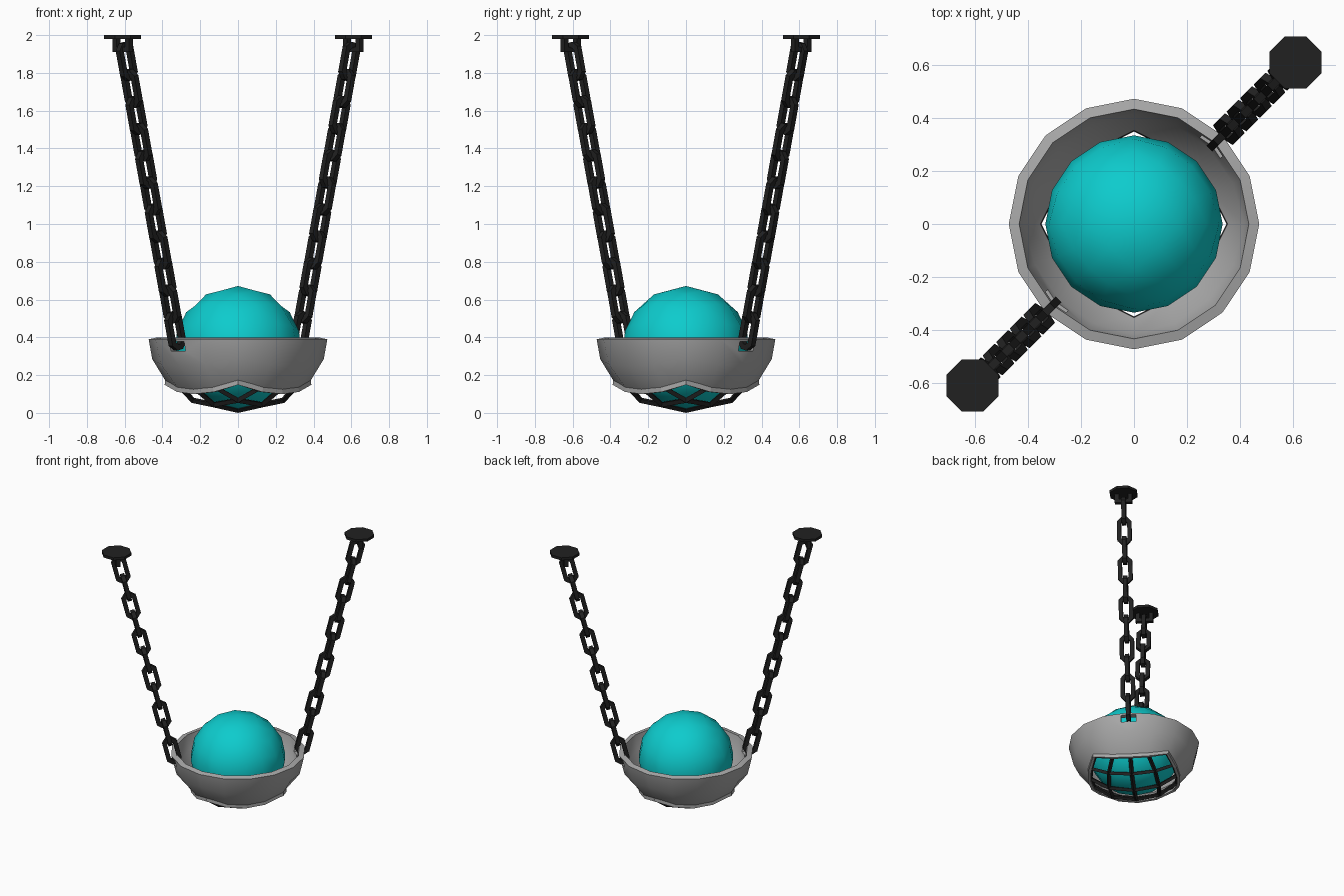
import bpy, bmesh, math
from mathutils import Vector, Matrix

if "Cube" in bpy.data.objects:
    bpy.data.objects.remove(bpy.data.objects["Cube"])


def material(name, col):
    m = bpy.data.materials.new(name)
    m.diffuse_color = (*col, 1)
    m.use_nodes = True
    m.node_tree.nodes["Principled BSDF"].inputs["Base Color"].default_value = m.diffuse_color
    return m


GREY = material("grey stone", (0.40, 0.40, 0.40))
TEAL = material("teal", (0.004, 0.60, 0.61))
BLACK = material("black iron", (0.015, 0.015, 0.015))
DIAG = Matrix.Rotation(math.radians(45), 4, 'Z')


def make(name, bm, mat):
    bmesh.ops.recalc_face_normals(bm, faces=bm.faces[:])
    me = bpy.data.meshes.new(name)
    bm.to_mesh(me)
    bm.free()
    ob = bpy.data.objects.new(name, me)
    bpy.context.collection.objects.link(ob)
    me.materials.append(mat)
    return ob


def finish(ob, angle=None):
    """Apply modifiers, then optionally smooth the shading."""
    bpy.ops.object.select_all(action='DESELECT')
    ob.select_set(True)
    bpy.context.view_layer.objects.active = ob
    if ob.modifiers:
        bpy.ops.object.convert(target='MESH')
    if angle:
        bpy.ops.object.shade_smooth_by_angle(angle=math.radians(angle))


def quad_ball(r, rz, cz, part):
    """Round cube, turned 45 degrees; part = all, bowl or patch (bottom side)."""
    bm = bmesh.new()
    bmesh.ops.create_cube(bm, size=2)
    bmesh.ops.subdivide_edges(bm, edges=bm.edges[:], cuts=3, use_grid_fill=True)
    drop = []
    for f in bm.faces:
        c = f.calc_center_median()
        bottom = c.z < -0.99
        if (part == "bowl" and (bottom or c.z > 0)) or (part == "patch" and not bottom):
            drop.append(f)
    bmesh.ops.delete(bm, geom=drop, context='FACES')
    for v in bm.verts:
        d = Vector([math.tan(k * math.pi / 4) for k in v.co]).normalized()
        v.co = DIAG @ Vector((d.x * r, d.y * r, d.z * rz))
        v.co.z += cz
    return bm


def add_box(bm, size, at):
    mat = DIAG @ Matrix.Translation(at) @ Matrix.Diagonal((*size, 1))
    bmesh.ops.create_cube(bm, size=1, matrix=mat)


# glowing ball
finish(make("ball", quad_ball(0.335, 0.327, 0.345, "all"), TEAL), 40)

# bowl with a slot on each side for the chain
bowl = make("bowl", quad_ball(0.473, 0.375, 0.39, "bowl"), GREY)
# open shell: make sure normals face outwards
f0 = max(bowl.data.polygons, key=lambda p: p.center.z)
if f0.normal.dot(Vector((f0.center.x, f0.center.y, 0))) < 0:
    bowl.data.flip_normals()
s = bowl.modifiers.new("wall", 'SOLIDIFY')
s.thickness, s.offset = 0.04, -1
bm = bmesh.new()
for side in (-1, 1):
    add_box(bm, (0.3, 0.11, 0.05), (side * 0.45, 0, 0.352))
cutter = make("slot_cutter", bm, GREY)
cutter.hide_render = True
b = bowl.modifiers.new("slots", 'BOOLEAN')
b.operation, b.object, b.solver = 'DIFFERENCE', cutter, 'EXACT'
finish(bowl, 35)
bpy.data.objects.remove(cutter)

# bottom patch split into a grey lip and a black cage
for name, mat in (("bowl_lip", GREY), ("cage", BLACK)):
    bm = quad_ball(0.473, 0.375, 0.39, "patch")
    inner = bm.faces[:]
    ring = bmesh.ops.inset_region(bm, faces=inner, thickness=0.022, use_boundary=True)["faces"]
    bmesh.ops.delete(bm, geom=inner if mat is GREY else ring, context='FACES')
    ob = make(name, bm, mat)
    if mat is GREY:
        s = ob.modifiers.new("lip", 'SOLIDIFY')
        s.thickness, s.offset = 0.05, 0
    else:
        w = ob.modifiers.new("bars", 'WIREFRAME')
        w.thickness, w.use_boundary, w.use_even_offset = 0.03, True, True
    finish(ob)


# chains
def add_link(bm, mat, L=0.205, W=0.105, t=0.015):
    """Eight-sided link in local xz, swept with a square section."""
    hx, hz, c = W / 2 - t, L / 2 - t, 0.024
    path = [(hx, hz - c), (hx - c, hz), (c - hx, hz), (-hx, hz - c),
            (-hx, c - hz), (c - hx, -hz), (hx - c, -hz), (hx, c - hz)]
    rings = []
    for x, z in path:
        out = Vector((math.copysign(1, x) * (1 if abs(x) == hx else 0.41), 0,
                      math.copysign(1, z) * (1 if abs(z) == hz else 0.41))) * t
        p = Vector((x, 0, z))
        rings.append([bm.verts.new(mat @ (p + out * a + Vector((0, b * t, 0))))
                      for a, b in ((1, 1), (1, -1), (-1, -1), (-1, 1))])
    for i in range(8):
        A, B = rings[i], rings[(i + 1) % 8]
        for k in range(4):
            bm.faces.new((A[k], A[(k + 1) % 4], B[(k + 1) % 4], B[k]))


COUNT, LINK = 11, 0.205
top, low = Vector((0.858, 0, 1.96)), Vector((0.445, 0, 0.335))
axis = (top - low).normalized()
tilt = Matrix.Rotation(math.atan2(axis.x, axis.z), 4, 'Y')
pitch = ((top - low).length - LINK) / (COUNT - 1)
for side, label in ((0, "back_right"), (1, "front_left")):
    turn = Matrix.Rotation(math.radians(45 + 180 * side), 4, 'Z')
    bm = bmesh.new()
    for i in range(COUNT):
        pos = low + axis * (LINK / 2 + pitch * i)
        spin = Matrix.Rotation(math.radians(90 * (i % 2)), 4, 'Z')
        add_link(bm, turn @ Matrix.Translation(pos) @ tilt @ spin, LINK)
    make("chain_" + label, bm, BLACK)

    # ceiling plate with a staple under it
    bm = bmesh.new()
    x = 0.863
    plate = turn @ Matrix.Translation((x, 0, 1.99)) @ Matrix.Rotation(math.radians(22.5), 4, 'Z')
    bmesh.ops.create_cone(bm, cap_ends=True, segments=8, radius1=0.106, radius2=0.106,
                          depth=0.02, matrix=plate)
    for size, y, z in (((0.03, 0.03, 0.07), -0.048, 1.95), ((0.03, 0.03, 0.07), 0.048, 1.95),
                       ((0.03, 0.126, 0.028), 0, 1.924)):
        bmesh.ops.create_cube(bm, size=1, matrix=turn @ Matrix.Translation((x, y, z))
                              @ Matrix.Diagonal((*size, 1)))
    make("mount_" + label, bm, BLACK)
